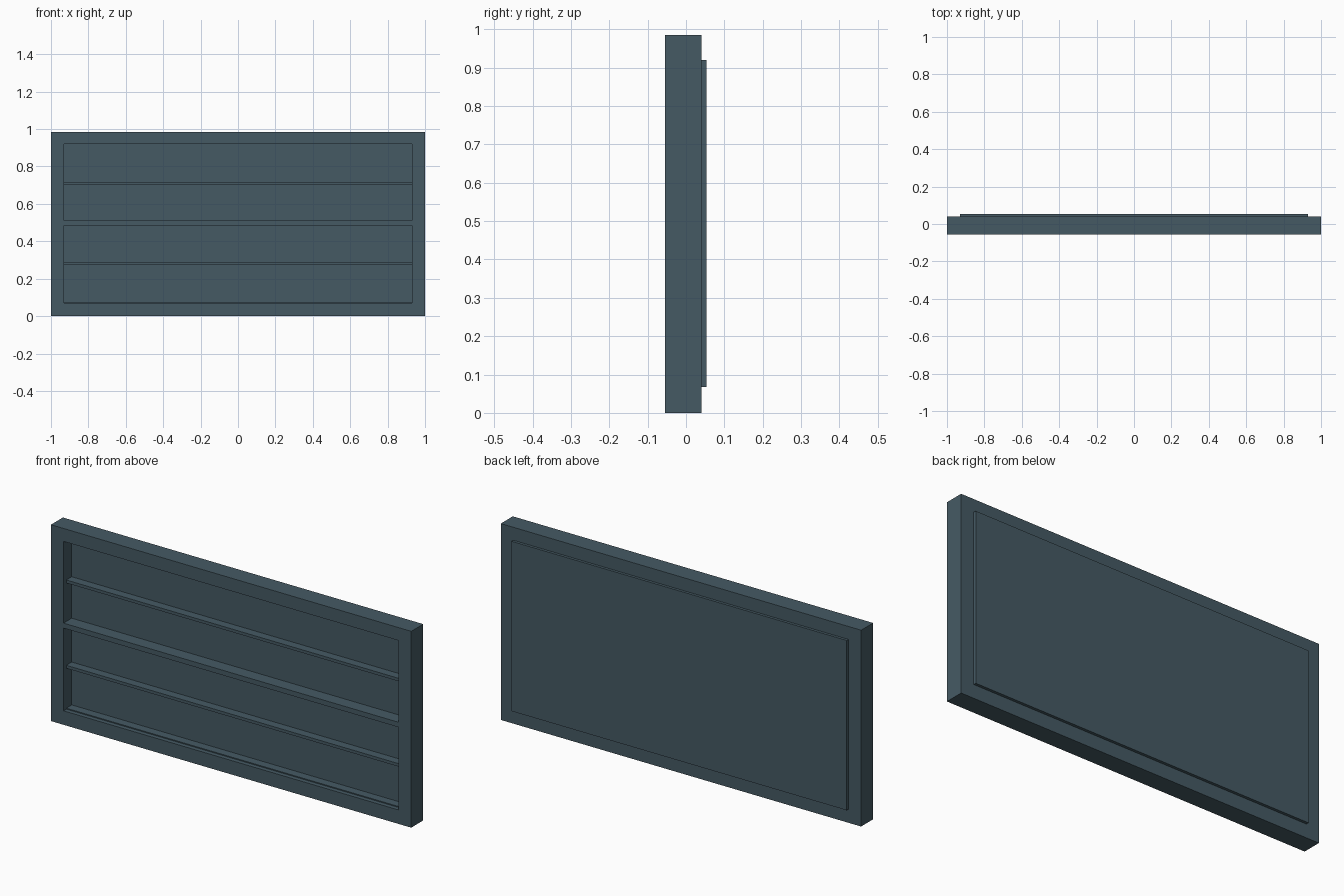
import bpy, bmesh

if "Cube" in bpy.data.objects:
    bpy.data.objects.remove(bpy.data.objects["Cube"])

FRONT, BACK = -0.055, 0.04          # frame depth
PANEL_FRONT, PANEL_BACK = 0.01, 0.054
HALF_OPEN = 0.93                    # half width of the openings
HEIGHT = 0.985

paint = bpy.data.materials.new("slate_blue_grey")
paint.diffuse_color = (0.060, 0.102, 0.127, 1)
paint.use_nodes = True
paint.node_tree.nodes["Principled BSDF"].inputs["Base Color"].default_value = paint.diffuse_color


def finish(name, bm):
    bmesh.ops.recalc_face_normals(bm, faces=bm.faces)
    mesh = bpy.data.meshes.new(name)
    bm.to_mesh(mesh)
    bm.free()
    mesh.materials.append(paint)
    obj = bpy.data.objects.new(name, mesh)
    bpy.context.collection.objects.link(obj)
    return obj


def box(name, x, y, z):
    bm = bmesh.new()
    bmesh.ops.create_cube(bm, size=1)
    for v in bm.verts:
        v.co = [r[0] if c < 0 else r[1] for c, r in zip(v.co, (x, y, z))]
    return finish(name, bm)


# Frame: a flat grid with two open cells, given depth
xs = [-1, -HALF_OPEN, HALF_OPEN, 1]
zs = [0, 0.07, 0.485, 0.51, 0.92, HEIGHT]
openings = {(1, 1), (1, 3)}
bm = bmesh.new()
grid = [[bm.verts.new((x, FRONT, z)) for z in zs] for x in xs]
for i in range(len(xs) - 1):
    for j in range(len(zs) - 1):
        if (i, j) not in openings:
            bm.faces.new((grid[i][j], grid[i + 1][j],
                          grid[i + 1][j + 1], grid[i][j + 1]))
ext = bmesh.ops.extrude_face_region(bm, geom=bm.faces[:], use_keep_orig=True)
for v in ext["geom"]:
    if isinstance(v, bmesh.types.BMVert):
        v.co.y = BACK
finish("frame", bm)

# Back panel filling the openings and standing proud at the rear
box("back_panel", (-HALF_OPEN, HALF_OPEN), (PANEL_FRONT, PANEL_BACK), (0.068, 0.92))

# Thin recessed shelves
for n, z in enumerate((0.0675, 0.2825, 0.7105)):
    box(f"shelf_{n + 1}", (-HALF_OPEN, HALF_OPEN), (-0.033, PANEL_FRONT),
        (z - 0.0075, z + 0.0075))
